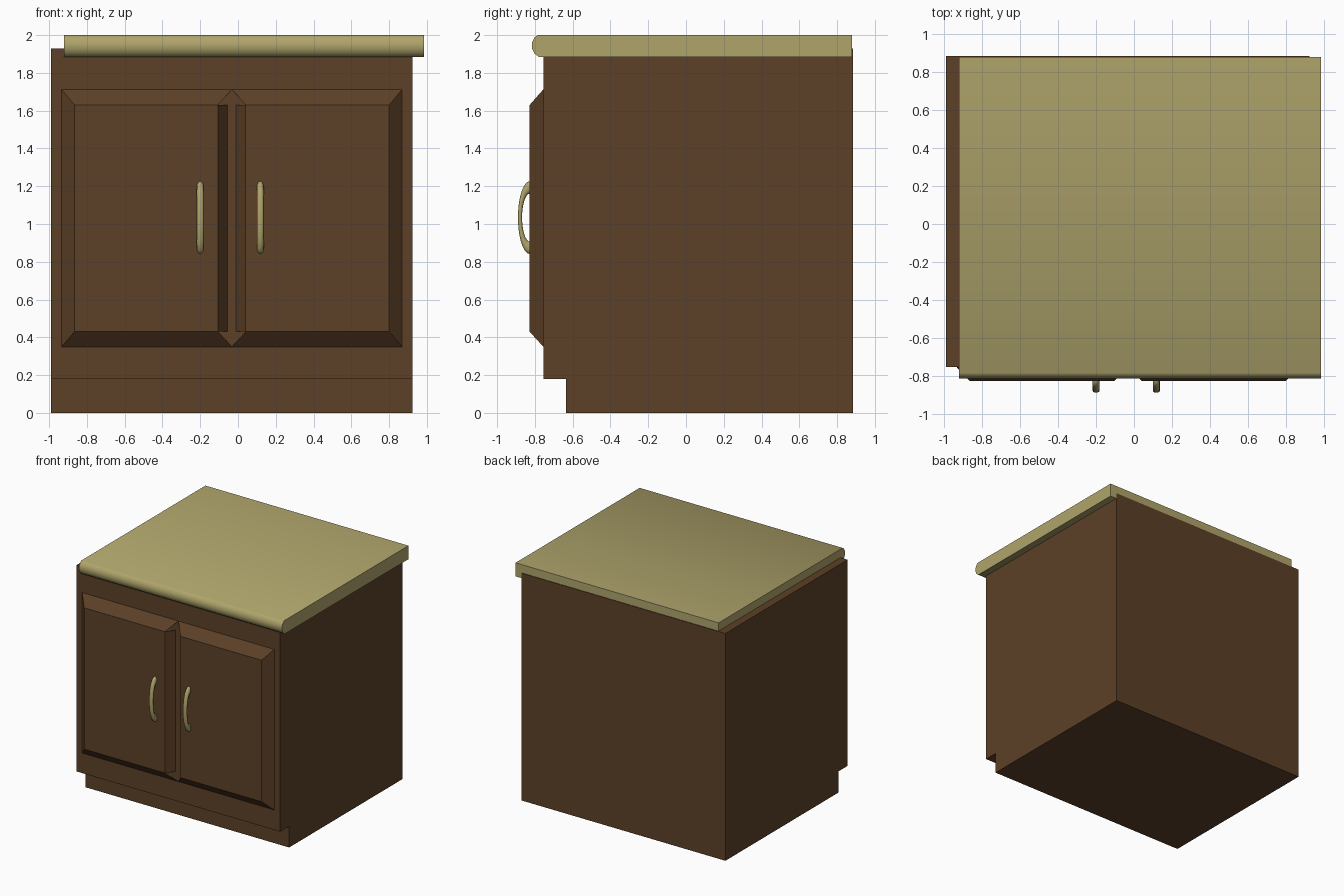
import bpy, bmesh, math
from mathutils import Matrix

if "Cube" in bpy.data.objects:
    bpy.data.objects.remove(bpy.data.objects["Cube"])


def material(name, rgb):
    m = bpy.data.materials.new(name)
    m.diffuse_color = (*rgb, 1.0)
    m.use_nodes = True
    m.node_tree.nodes["Principled BSDF"].inputs["Base Color"].default_value = m.diffuse_color
    return m


WOOD = material("dark brown wood", (0.108, 0.051, 0.020))
CREAM = material("olive cream", (0.434, 0.376, 0.150))
MID = -0.0325  # centre line of the cabinet body


def finish(bm, name, mat, smooth=None):
    me = bpy.data.meshes.new(name)
    bm.to_mesh(me)
    bm.free()
    me.materials.append(mat)
    ob = bpy.data.objects.new(name, me)
    bpy.context.collection.objects.link(ob)
    if smooth:
        bpy.ops.object.select_all(action='DESELECT')
        ob.select_set(True)
        bpy.context.view_layer.objects.active = ob
        bpy.ops.object.shade_smooth_by_angle(angle=math.radians(smooth))
    return ob


def prism(name, profile, x0, x1, mat, smooth=None):
    """Extrude a (y, z) profile along x."""
    bm = bmesh.new()
    face = bm.faces.new([bm.verts.new((x0, y, z)) for y, z in profile])
    ext = bmesh.ops.extrude_face_region(bm, geom=[face])
    moved = [g for g in ext["geom"] if isinstance(g, bmesh.types.BMVert)]
    bmesh.ops.translate(bm, vec=(x1 - x0, 0, 0), verts=moved)
    bmesh.ops.recalc_face_normals(bm, faces=bm.faces)
    return finish(bm, name, mat, smooth)


# Cabinet body with recessed toe kick
prism("cabinet_body",
      [(-0.635, 0), (0.885, 0), (0.885, 1.93), (-0.755, 1.93),
       (-0.755, 0.18), (-0.635, 0.18)], -0.99, 0.925, WOOD)

# Countertop slab with a rounded front edge, shifted to the right
prism("countertop",
      [(0.88, 1.885), (0.88, 2.0), (-0.785, 2.0), (-0.802, 1.988),
       (-0.815, 1.962), (-0.815, 1.93), (-0.802, 1.902), (-0.78, 1.885)],
      -0.922, 0.985, CREAM, 50)


# Raised door panels with sloped edges, mirrored about the centre line
def door(name, side):
    yb, yf = -0.755, -0.828
    pts = {
        "f0": (-0.833, yf, 0.43), "f1": (-0.073, yf, 0.43),
        "f2": (-0.073, yf, 1.63), "f3": (-0.833, yf, 1.63),
        "b0": (-0.902, yb, 0.35), "b1": (0, yb, 0.35),
        "b2": (0, yb, 1.713), "b3": (-0.902, yb, 1.713),
        "g1": (-0.023, yb - 0.001, 0.43), "g2": (-0.023, yb - 0.001, 1.63),
    }
    bm = bmesh.new()
    v = {k: bm.verts.new((MID + side * x, y, z)) for k, (x, y, z) in pts.items()}
    for names in ("f0 f1 f2 f3", "b0 b1 f1 f0", "f3 f2 b2 b3",
                  "b0 f0 f3 b3", "f1 g1 g2 f2"):
        loop = [v[n] for n in names.split()]
        bm.faces.new(loop if side > 0 else loop[::-1])
    finish(bm, name, WOOD)


door("left_door", 1)
door("right_door", -1)


# Bow handles: half of a flattened ring
def handle(name, x):
    bm = bmesh.new()
    R, r, n, k = 0.160, 0.033, 20, 12
    rings = []
    for i in range(n + 1):
        a = math.pi * i / n
        rings.append([bm.verts.new((
            r * math.sin(2 * math.pi * j / k),
            -(R + r * math.cos(2 * math.pi * j / k)) * math.sin(a),
            (R + r * math.cos(2 * math.pi * j / k)) * math.cos(a)))
            for j in range(k)])
    for p, q in zip(rings, rings[1:]):
        for j in range(k):
            bm.faces.new((p[j], p[(j + 1) % k], q[(j + 1) % k], q[j]))
    bm.faces.new(rings[0])
    bm.faces.new(rings[-1])
    bmesh.ops.recalc_face_normals(bm, faces=bm.faces)
    bm.transform(Matrix.Translation((x, -0.826, 1.034)) @ Matrix.Diagonal((0.56, 0.33, 1, 1)))
    finish(bm, name, CREAM, 60)


handle("left_handle", -0.2)
handle("right_handle", 0.118)
